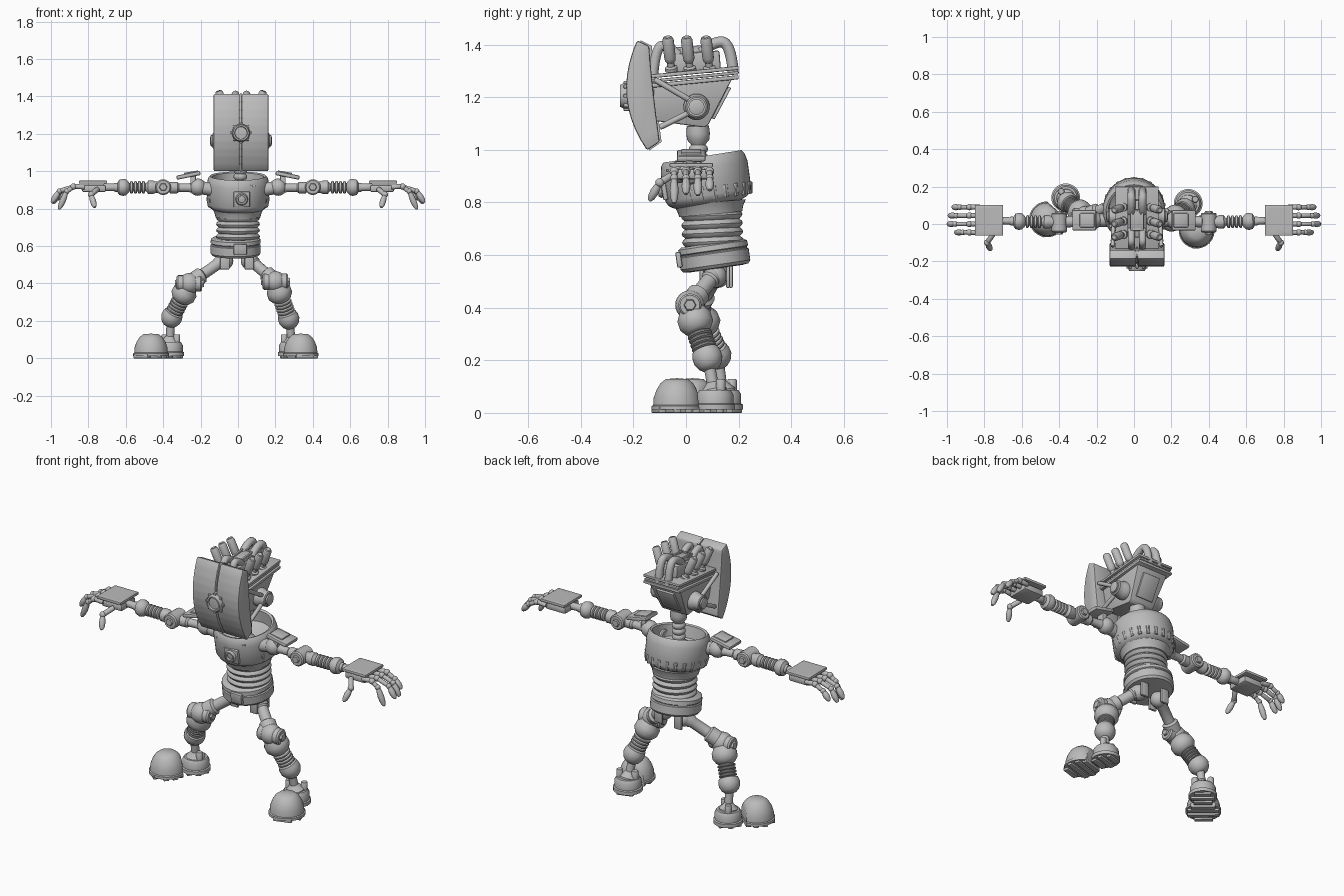
import bpy, bmesh, math
from mathutils import Matrix, Vector

cube = bpy.data.objects.get("Cube")
if cube:
    bpy.data.objects.remove(cube)

grey = bpy.data.materials.new("plain grey")
grey.use_nodes = True
grey.diffuse_color = (0.5, 0.5, 0.5, 1)
grey.node_tree.nodes["Principled BSDF"].inputs["Base Color"].default_value = (0.5, 0.5, 0.5, 1)
parts = []


def add(name, bm, m=Matrix()):
    bmesh.ops.recalc_face_normals(bm, faces=bm.faces)
    mesh = bpy.data.meshes.new(name)
    bm.to_mesh(mesh)
    bm.free()
    mesh.transform(m)
    mesh.materials.append(grey)
    ob = bpy.data.objects.new(name, mesh)
    bpy.context.collection.objects.link(ob)
    parts.append(ob)
    return ob


def lathe(name, prof, p, q, m=Matrix(), cut=None, seg=28):
    """Spin (radius, fraction) pairs about the line from p to q."""
    p, q = Vector(p), Vector(q)
    axis = q - p
    frame = Matrix.Translation(p) @ axis.to_track_quat('Z', 'Y').to_matrix().to_4x4()
    bm = bmesh.new()
    vs = [bm.verts.new((max(r, 0), 0, t * axis.length)) for r, t in prof]
    es = [bm.edges.new(pair) for pair in zip(vs, vs[1:])]
    bmesh.ops.spin(bm, geom=vs + es, cent=(0, 0, 0), axis=(0, 0, 1),
                   angle=math.tau, steps=seg)
    bmesh.ops.remove_doubles(bm, verts=bm.verts, dist=1e-5)
    bm.transform(frame)
    if cut:
        bmesh.ops.bisect_plane(bm, geom=bm.verts[:] + bm.edges[:] + bm.faces[:],
                               plane_co=cut[0], plane_no=cut[1], clear_outer=True)
        bmesh.ops.holes_fill(bm, edges=bm.edges, sides=0)
    return add(name, bm, m)


def rod(name, p, q, r, m=Matrix(), seg=20):
    return lathe(name, [(0, 0), (r * .85, 0), (r, .06), (r, .94), (r * .85, 1), (0, 1)], p, q, m, seg=seg)


def ball(name, c, r, m=Matrix()):
    bm = bmesh.new()
    bmesh.ops.create_uvsphere(bm, u_segments=20, v_segments=12, radius=r)
    return add(name, bm, m @ Matrix.Translation(c))


def soften(bm, width):
    if width:
        bmesh.ops.bevel(bm, geom=bm.edges[:], offset=width, segments=2, affect='EDGES', profile=.5)


def block(name, c, size, bevel=.005, m=Matrix(), tilt=0, axis='X'):
    bm = bmesh.new()
    bmesh.ops.create_cube(bm, size=1)
    bmesh.ops.scale(bm, vec=size, verts=bm.verts)
    soften(bm, bevel)
    return add(name, bm, m @ Matrix.Translation(c) @ Matrix.Rotation(tilt, 4, axis))


def prism(name, pts, x0, x1, bevel=0, taper=None, m=Matrix()):
    """Extrude a (y, z) outline along x; taper maps z to an x factor."""
    bm = bmesh.new()
    face = bm.faces.new([bm.verts.new((x0, y, z)) for y, z in pts])
    new = bmesh.ops.extrude_face_region(bm, geom=[face])["geom"]
    bmesh.ops.translate(bm, vec=(x1 - x0, 0, 0), verts=[v for v in new if isinstance(v, bmesh.types.BMVert)])
    if taper:
        for v in bm.verts:
            v.co.x *= taper(v.co.z)
    soften(bm, bevel)
    return add(name, bm, m)


def pipe(name, pts, r, m=Matrix()):
    cu = bpy.data.curves.new(name, 'CURVE')
    cu.dimensions, cu.bevel_depth, cu.use_fill_caps = '3D', r, True
    sp = cu.splines.new('NURBS')
    sp.points.add(len(pts) - 1)
    for pt, co in zip(sp.points, pts):
        pt.co = (*co, 1)
    sp.use_endpoint_u, sp.order_u = True, 3
    tmp = bpy.data.objects.new(name, cu)
    bm = bmesh.new()
    bpy.context.collection.objects.link(tmp)
    bm.from_mesh(tmp.evaluated_get(bpy.context.evaluated_depsgraph_get()).to_mesh())
    bpy.data.objects.remove(tmp)
    return add(name, bm, m)


def ribs(n, t0, t1, big, small):
    """Profile of n rounded rings between two fractions."""
    d = (t1 - t0) / n
    return [(r, t0 + d * (i + f)) for i in range(n)
            for r, f in ((small, 0), (big * .97, .25), (big, .5), (big * .97, .75), (small, .99))]


def bezier(a, b, c, n=10):
    return [tuple((1 - t) ** 2 * u + 2 * t * (1 - t) * v + t * t * w for u, v, w in zip(a, b, c))
            for t in (i / n for i in range(n + 1))]


# Torso: open tilted chest, bellows waist, pelvis ring
low, high = Vector((0, .09, .80)), Vector((0, .062, .975))
lathe("chest", [(0, -.06), (.115, -.06), (.14, 0), (.156, .06), (.165, .16), (.167, .75), (.16, .93), (.15, 1),
                (.138, .97), (.133, .6), (.09, .45), (0, .42)], low, high, seg=48)
for i in range(22):
    a = math.tau * i / 22
    out = Vector((math.sin(a), math.cos(a), 0))
    if out.y > -.6:
        rod("chest_rib", low + out * .15 + Vector((0, 0, .013 + .02 * out.y)),
            low + out * .16 + Vector((0, -.01, .06 + .02 * out.y)), .012, seg=8)
lathe("waist_bellows", ribs(5, 0, 1, .117, .104), (0, .103, .635), (0, .095, .80), seg=40)
lathe("waist_collar", [(.1, 0), (.12, 0), (.126, .5), (.138, 1), (.1, 1)], (0, .094, .755), (0, .09, .80), seg=40)
lathe("pelvis", [(0, 0), (.1, 0), (.125, .03), (.134, .15), (.134, .6), (.128, .64), (.128, .68), (.134, .72),
                 (.132, .92), (.12, 1), (0, 1)], (-.013, .114, .548), (-.013, .1, .645), seg=44)
block("pelvis_plate", (.012, -.027, .582), (.07, .02, .06), .006, tilt=.14)
block("chest_plate", (.02, -.083, .85), (.09, .02, .085), .008, tilt=.16)
lathe("chest_boss", [(0, 0), (.033, 0), (.033, .7), (.028, 1), (.02, 1), (.018, .7), (0, .8)],
      (.02, -.075, .853), (.02, -.107, .849))
for x in (-.075, -.05, .06, .085):
    block("chest_slit", (x, -.084 + abs(x) * .22, .922), (.018, .02, .008), .002)
lathe("neck", [(0, 0), (.05, 0), (.05, .15), (.032, .2)] + ribs(3, .22, .62, .036, .028)
      + [(.03, .64), (.042, .7), (.045, .8), (.042, .92), (0, .95)], (.01, .05, .87), (.016, .045, 1.11))

# Head: two curved mask plates, tapered skull, rim, engine top
head = Matrix.Translation((.016, 0, 0))
mask = bezier((-.186, 1.416), (-.285, 1.195), (-.148, .998)) + bezier((-.1, 1.03), (-.13, 1.247), (-.14, 1.395))
for s in (-1, 1):
    prism("mask_plate", mask, s * .004, s * .147, .008, m=head)
    prism("mask_seam", [(y * .93, z) for y, z in mask], 0, s * .006, m=head)
prism("skull", [(-.125, 1.25), (-.12, 1.11), (.07, 1.085), (.085, 1.095), (.178, 1.275)], -.1, .1, .006,
      lambda z: .78 + 1.25 * (z - 1.085), head)
prism("skull_back_panel", [(.098, 1.12), (.108, 1.115), (.172, 1.235), (.16, 1.24)], -.055, .055, .003, m=head)
for dz, w, h in ((0, .115, .016), (.019, .108, .012), (.036, .116, .015)):
    prism("skull_rim", [(-.14, 1.235 + dz), (.2, 1.268 + dz), (.2, 1.268 + dz + h), (-.14, 1.235 + dz + h)],
          -w, w, .004, m=head)
block("engine_block", (0, .03, 1.335), (.1, .2, .07), .008, head, .08)
block("engine_lid", (0, .02, 1.375), (.075, .11, .02), .005, head, .08)
for x in (-.03, .03):
    block("lid_rail", (x, .02, 1.388), (.012, .11, .012), .003, head, .08)
for y in (-.03, .07):
    block("lid_rail", (0, y, 1.382 + .08 * y), (.07, .012, .014), .003, head, .08)
for s in (-1, 1):
    pipe("front_arch_pipe", [(s * .03, -.125, 1.28), (s * .03, -.115, 1.4), (s * .03, -.06, 1.39),
                             (s * .03, -.03, 1.36)], .019, head)
    pipe("rear_arch_pipe", [(s * .03, .06, 1.37), (s * .03, .1, 1.41), (s * .03, .17, 1.41),
                            (s * .03, .18, 1.29)], .021, head)
    for y in (-.055, .016, .09):
        lathe("exhaust", [(0, 0), (.024, 0), (.024, .1), (.014, .14), (.014, .25), (.02, .3), (.022, .4),
                          (.022, .9), (.017, .98), (.012, 1), (0, .96)],
              (s * .072, y, 1.30), (s * .122, y - .015, 1.43), head, seg=16)
    # Ear hub with struts to the mask
    lathe("ear_hub", [(0, 0), (.05, 0), (.05, .35), (.042, .5), (.042, .8), (.036, .85), (.03, .85),
                      (.03, .95), (.018, 1), (0, 1)], (s * .08, .04, 1.163), (s * .165, .04, 1.163), head)
    rod("upper_strut", (s * .125, .03, 1.18), (s * .13, -.12, 1.268), .011, head)
    rod("lower_strut", (s * .125, .03, 1.15), (s * .13, -.1, 1.085), .011, head)
lathe("mask_disc", [(0, 0), (.058, 0), (.058, .45), (.048, .5), (.048, .8), (.042, 1), (.034, 1), (.032, .8), (0, .85)],
      (0, -.19, 1.205), (0, -.25, 1.205), head)
for i in range(8):
    a = math.tau * i / 8
    block("disc_stud", (.05 * math.cos(a), -.222, 1.205 + .05 * math.sin(a)), (.014, .03, .014), .003, head)

# Arms: shoulder pad, jointed arm, plated hand with drooping fingers
for s, side in ((-1, "right"), (1, "left")):
    def at(x, y, z):
        return (s * x, y, z)
    rod(side + "_shoulder_axle", at(.12, .02, .9), at(.22, .02, .915), .035)
    ball(side + "_shoulder", at(.215, .02, .915), .046)
    lathe(side + "_upper_arm", [(0, 0), (.03, 0), (.026, .2), (.022, .3), (.022, .6), (.03, .66), (.03, .9), (0, 1)],
          at(.22, .02, .912), at(.38, .01, .912))
    block(side + "_shoulder_pad", at(.265, .02, .978), (.13, .11, .022), .008, tilt=s * .2, axis='Y')
    block(side + "_pad_top", at(.25, .02, .99), (.08, .075, .016), .004, tilt=s * .16, axis='Y')
    block(side + "_pad_bracket", at(.24, .02, .95), (.03, .05, .06), .005)
    rod(side + "_elbow", at(.4, -.045, .915), at(.4, .06, .915), .042)
    rod(side + "_elbow_bolt", at(.4, -.055, .915), at(.4, .07, .915), .022, seg=6)
    lathe(side + "_forearm", [(0, 0), (.03, .02), (.03, .12), (.036, .18), (.036, .28), (.022, .32)]
          + ribs(4, .34, .68, .034, .02) + [(.03, .7), (.043, .76), (.046, .82), (.04, .9), (.024, .94), (.024, 1), (0, 1)],
          at(.41, .01, .914), at(.66, .015, .914))
    rod(side + "_wrist", at(.64, .015, .914), at(.72, .018, .914), .02)
    plate = block(side + "_hand_plate", at(.775, .02, .942), (.15, .165, .016), .004)
    for dx, dy in ((-.038, -.045), (-.038, .045), (.038, -.045), (.038, .045), (0, 0)):
        hole = rod("hole_cutter", at(.775 + dx, .02 + dy, .9), at(.775 + dx, .02 + dy, .98), .019)
        mod = plate.modifiers.new("hole", 'BOOLEAN')
        mod.object, mod.solver = hole, 'EXACT'
        bm = bmesh.new()
        bm.from_object(plate, bpy.context.evaluated_depsgraph_get())
        plate.modifiers.clear()
        bm.to_mesh(plate.data)
        bm.free()
        parts.remove(hole)
        bpy.data.objects.remove(hole)
    block(side + "_palm", at(.77, .02, .908), (.13, .13, .04), .012)
    tip = [(0, 0), (.01, 0), (.015, .3), (.017, .5), (.014, .8), (.007, .97), (0, 1)]
    for y, reach, drop in ((.09, -.02, .02), (.045, 0, 0), (0, .005, .005), (-.045, -.035, -.03)):
        rod(side + "_knuckle", at(.82, y, .915), at(.875, y, .92), .013, seg=12)
        ball(side + "_finger_joint", at(.88, y, .918), .017)
        rod(side + "_finger", at(.88, y, .918), at(.945 + reach, y, .895), .012, seg=12)
        ball(side + "_finger_joint", at(.95 + reach, y, .893), .015)
        lathe(side + "_fingertip", tip, at(.95 + reach, y, .895), at(.992 + reach, y, .825 + drop), seg=14)
    rod(side + "_thumb", at(.75, -.05, .905), at(.785, -.1, .875), .014, seg=12)
    ball(side + "_thumb_joint", at(.785, -.1, .875), .017)
    lathe(side + "_thumb_tip", tip, at(.785, -.1, .875), at(.765, -.14, .805), seg=14)

# Legs: hip fork, thigh, knee, ribbed shin, two-piece boot
poses = (("left", (.06, .11, .53), (.20, .015, .41), (.275, .085, .20), (.29, .11, .07), (.335, -.035, 0)),
         ("right", (-.07, .12, .53), (-.26, .04, .40), (-.36, .12, .21), (-.365, .14, .07), (-.465, .025, 0)))
for side, hip, knee, low_ball, heel, toe in poses:
    hip, knee, low_ball, heel, toe = map(Vector, (hip, knee, low_ball, heel, toe))
    ball(side + "_hip", hip - Vector((0, 0, .01)), .045)
    for dy in (-.05, .05):
        block(side + "_hip_fork", hip + Vector((0, dy, -.01)), (.05, .016, .09), .006)
    lathe(side + "_thigh", [(0, 0), (.036, 0), (.036, .2), (.03, .24), (.03, .62), (.044, .66), (.044, .95), (0, 1)],
          hip, knee)
    ball(side + "_knee", knee, .056)
    rod(side + "_knee_axle", knee - Vector((.068, 0, 0)), knee + Vector((.068, 0, 0)), .044)
    rod(side + "_knee_bolt", knee - Vector((.078, 0, 0)), knee + Vector((.078, 0, 0)), .024, seg=6)
    lathe(side + "_shin", [(0, .05), (.05, .1), (.066, .22), (.066, .36), (.05, .46), (.036, .5)]
          + ribs(4, .5, .8, .048, .034) + [(.05, .82), (.056, .9), (.056, 1), (.045, 1.1), (.03, 1.16), (0, 1.18)],
          knee, low_ball)
    lathe(side + "_ankle", [(0, 0), (.05, 0), (.05, .2), (.034, .3), (.022, .4), (.022, .9), (0, 1)],
          heel - Vector((0, 0, .01)), low_ball)
    d = toe - heel
    boot = Matrix.Translation((toe.x, toe.y, 0)) @ Matrix.Rotation(math.atan2(d.x, -d.y), 4, 'Z')
    gap = d.xy.length
    lathe(side + "_toe_cap", [(0, 0), (.096, 0), (.096, .12), (.09, .15), (.088, .38), (.078, .62), (.062, .84),
                              (.042, .97), (0, 1)], (0, 0, .012), (0, 0, .132), boot, ((0, .068, 0), (0, 1, 0)), 32)
    lathe(side + "_heel", [(0, 0), (.077, 0), (.077, .25), (.07, .3), (.07, .75), (.06, .95), (0, 1)],
          (0, gap, .012), (0, gap, .09), boot, ((0, .078, 0), (0, -1, 0)), 32)
    for x in (-.042, .042):
        rod(side + "_heel_post", (x, gap + .01, .06), (x, gap + .01, .128), .018, boot, 14)
    for y, w in ((-.072, .1), (-.025, .17), (.022, .17), (.058, .13), (gap - .045, .1), (gap, .13), (gap + .045, .09)):
        block(side + "_tread", (0, y, .011), (w, .028, .022), .003, boot)

# Smooth shading with crisp edges
bpy.ops.object.select_all(action='DESELECT')
for ob in parts:
    ob.select_set(True)
bpy.context.view_layer.objects.active = parts[0]
bpy.ops.object.shade_smooth_by_angle(angle=math.radians(35))
